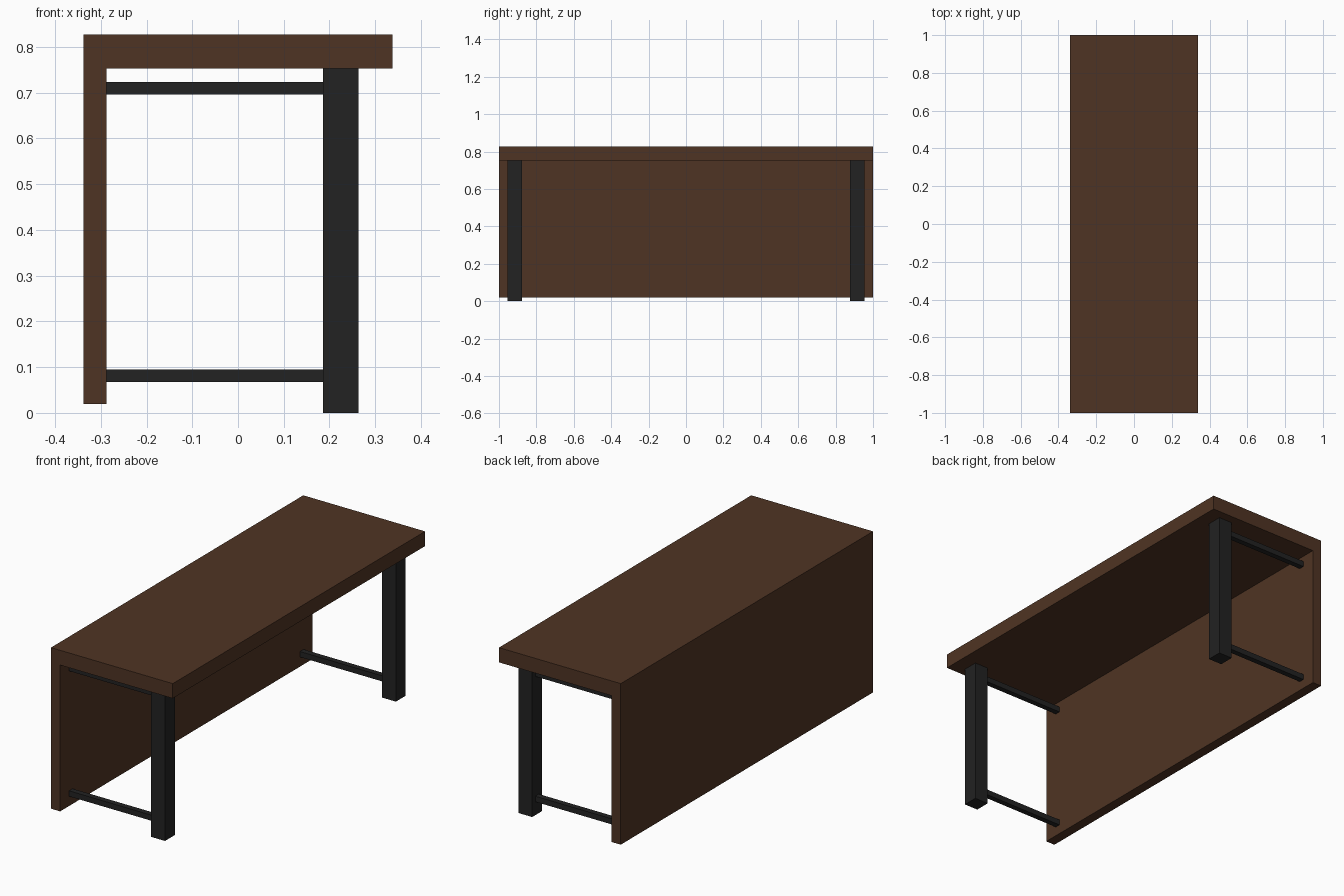
import bpy, bmesh
from mathutils import Vector

if "Cube" in bpy.data.objects:
    bpy.data.objects.remove(bpy.data.objects["Cube"])


def material(name, rgb):
    m = bpy.data.materials.new(name)
    m.diffuse_color = (*rgb, 1.0)
    m.use_nodes = True
    m.node_tree.nodes["Principled BSDF"].inputs["Base Color"].default_value = m.diffuse_color
    return m


wood = material("dark_brown_wood", (0.078, 0.034, 0.017))
metal = material("black_metal", (0.016, 0.016, 0.016))


def prism(name, profile, y0, y1, mat):
    """Extrude an XZ profile along y into a closed solid."""
    bm = bmesh.new()
    face = bm.faces.new([bm.verts.new((x, y0, z)) for x, z in profile])
    new = bmesh.ops.extrude_face_region(bm, geom=[face])["geom"]
    verts = [g for g in new if isinstance(g, bmesh.types.BMVert)]
    bmesh.ops.translate(bm, verts=verts, vec=Vector((0, y1 - y0, 0)))
    bmesh.ops.recalc_face_normals(bm, faces=bm.faces)
    mesh = bpy.data.meshes.new(name)
    bm.to_mesh(mesh)
    bm.free()
    mesh.materials.append(mat)
    obj = bpy.data.objects.new(name, mesh)
    bpy.context.collection.objects.link(obj)
    return obj


def box(name, x, y, z, mat):
    return prism(name, [(x[0], z[0]), (x[1], z[0]), (x[1], z[1]), (x[0], z[1])],
                 y[0], y[1], mat)


HALF, INNER = 0.338, -0.287      # half depth, inner face of the side panel
UNDER, TOP = 0.753, 0.827        # underside and top of the desk top

# Top and side panel form one L-shaped slab
prism("top_and_side_panel",
      [(-HALF, 0.019), (INNER, 0.019), (INNER, UNDER),
       (HALF, UNDER), (HALF, TOP), (-HALF, TOP)], -1.0, 1.0, wood)

# A post and two rails at each end
for end, side in (("front", -1), ("back", 1)):
    yc = side * 0.915
    box(f"{end}_leg", (0.186, 0.263), (yc - 0.039, yc + 0.039), (0.0, UNDER), metal)
    for level, zc in (("lower", 0.081), ("upper", 0.710)):
        box(f"{end}_{level}_rail", (INNER, 0.186), (yc - 0.014, yc + 0.014),
            (zc - 0.014, zc + 0.014), metal)
